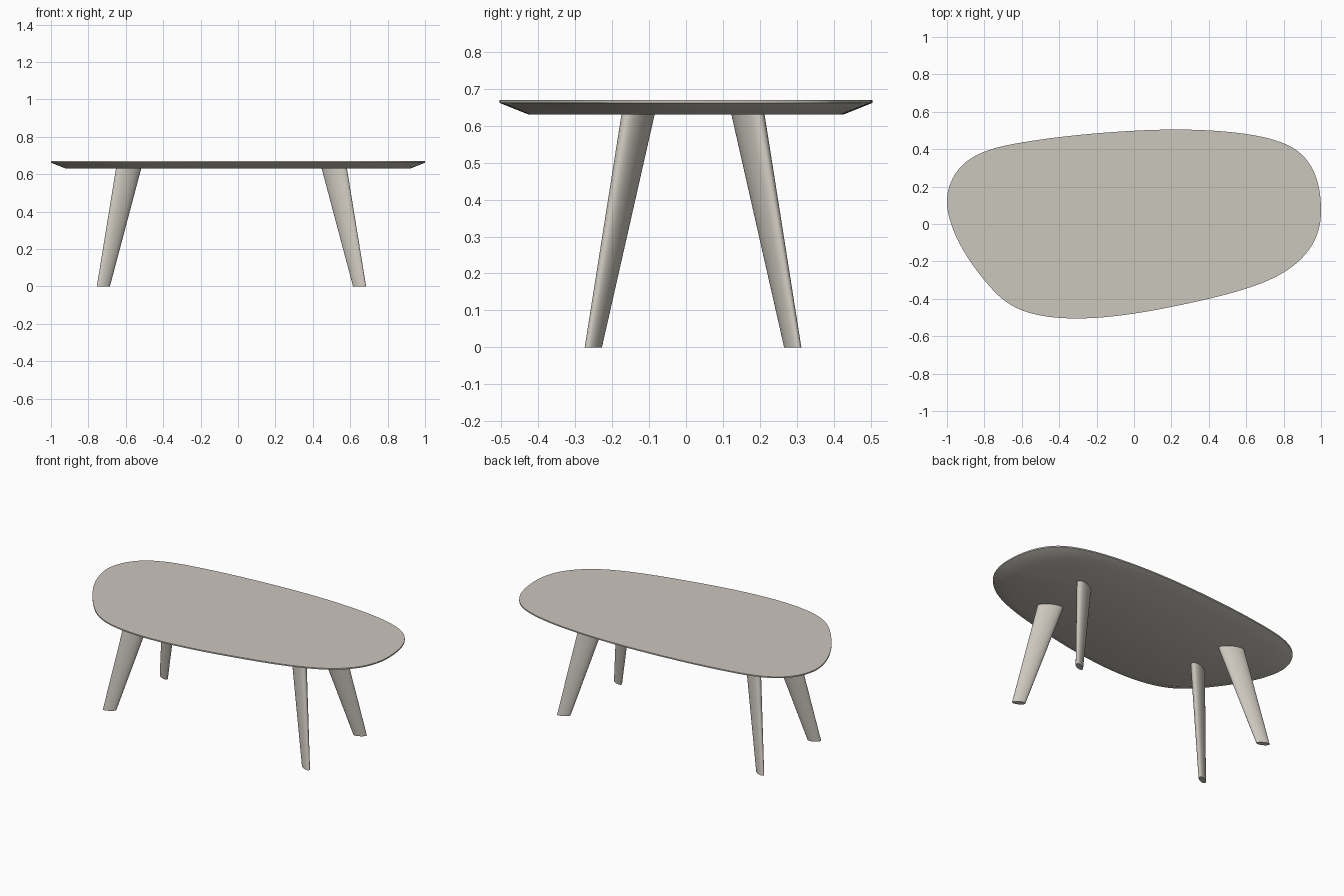
import bpy, bmesh, math
from mathutils import Vector
from mathutils.geometry import interpolate_bezier

if "Cube" in bpy.data.objects:
    bpy.data.objects.remove(bpy.data.objects["Cube"])

mat = bpy.data.materials.new("warm light grey")
mat.diffuse_color = (0.60, 0.57, 0.51, 1)
mat.use_nodes = True
mat.node_tree.nodes["Principled BSDF"].inputs["Base Color"].default_value = mat.diffuse_color


def loft(name, rings):
    """Skin a stack of equal closed rings, capped at both ends."""
    bm = bmesh.new()
    loops = [[bm.verts.new(p) for p in ring] for ring in rings]
    n = len(loops[0])
    for lo, hi in zip(loops, loops[1:]):
        for i in range(n):
            j = (i + 1) % n
            bm.faces.new((lo[i], lo[j], hi[j], hi[i]))
    bm.faces.new(loops[0][::-1])
    bm.faces.new(loops[-1])
    bmesh.ops.recalc_face_normals(bm, faces=bm.faces)
    mesh = bpy.data.meshes.new(name)
    bm.to_mesh(mesh)
    bm.free()
    mesh.materials.append(mat)
    ob = bpy.data.objects.new(name, mesh)
    bpy.context.collection.objects.link(ob)
    bpy.ops.object.select_all(action='DESELECT')
    ob.select_set(True)
    bpy.context.view_layer.objects.active = ob
    bpy.ops.object.shade_smooth_by_angle(angle=math.radians(30))
    return ob


def smooth_outline(pts, steps=8, passes=14):
    """Closed smooth curve through points, eased and refitted to their extents."""
    pts = [Vector(p) for p in pts]
    n = len(pts)
    tangents = []
    for i in range(n):
        a, b = pts[i] - pts[i - 1], pts[(i + 1) % n] - pts[i]
        tangents.append((a * b.length / a.length + b * a.length / b.length).normalized())
    out = []
    for i in range(n):
        p, q = pts[i], pts[(i + 1) % n]
        h = (q - p).length / 3
        out += [v.to_2d() for v in interpolate_bezier(
            p.to_3d(), (p + tangents[i] * h).to_3d(),
            (q - tangents[(i + 1) % n] * h).to_3d(), q.to_3d(), steps + 1)][:-1]
    for _ in range(passes):
        out = [out[i] * 0.5 + (out[i - 1] + out[(i + 1) % len(out)]) * 0.25
               for i in range(len(out))]
    for k, half in ((0, 1.0), (1, 0.505)):
        lo, hi = min(p[k] for p in out), max(p[k] for p in out)
        for p in out:
            p[k] = ((p[k] - lo) / (hi - lo) * 2 - 1) * half
    return out


# Tabletop: pebble outline with a thin rim and a bevelled underside
outline = smooth_outline([
    (1.0, 0.08), (0.965, 0.28), (0.88, 0.39), (0.75, 0.45), (0.55, 0.488), (0.25, 0.505),
    (0.0, 0.498), (-0.3, 0.475), (-0.6, 0.435), (-0.8, 0.388), (-0.93, 0.305), (-1.0, 0.15),
    (-0.975, 0.0), (-0.91, -0.14), (-0.80, -0.295), (-0.69, -0.41), (-0.57, -0.472),
    (-0.32, -0.505), (0.0, -0.478), (0.3, -0.42), (0.6, -0.345), (0.81, -0.255),
    (0.94, -0.135), (0.99, -0.02)])


def inset(pts, d):
    res = []
    for i, p in enumerate(pts):
        t = (pts[(i + 1) % len(pts)] - pts[i - 1]).normalized()
        res.append(p + Vector((-t.y, t.x)) * d)
    return res


loft("tabletop", [[p.to_3d() + Vector((0, 0, z)) for p in inset(outline, d)]
                  for d, z in ((0.08, 0.63), (0.0, 0.662), (0.0, 0.67))])

# Legs: tapered ellipses, splayed outward with the long axis pointing outward
CX, CY = -0.035, 0.019
Z_TOP = 0.635


def leg(name, sx, sy):
    def ring(cx, cy, a, b, z, n=40):
        ang = math.radians(28)
        pts = []
        for i in range(n):
            t = 2 * math.pi * i / n
            u, v = a * math.cos(t), b * math.sin(t)
            x = cx + u * math.cos(ang) - v * math.sin(ang)
            y = cy + u * math.sin(ang) + v * math.cos(ang)
            pts.append(Vector((CX + sx * x, CY + sy * y, z)))
        return pts
    loft(name, [ring(0.685, 0.270, 0.0387, 0.0167, 0.0),
                ring(0.549, 0.148, 0.0750, 0.0320, Z_TOP)])


for sx, side in ((-1, "left"), (1, "right")):
    for sy, end in ((-1, "front"), (1, "back")):
        leg(f"{end}_{side}_leg", sx, sy)
